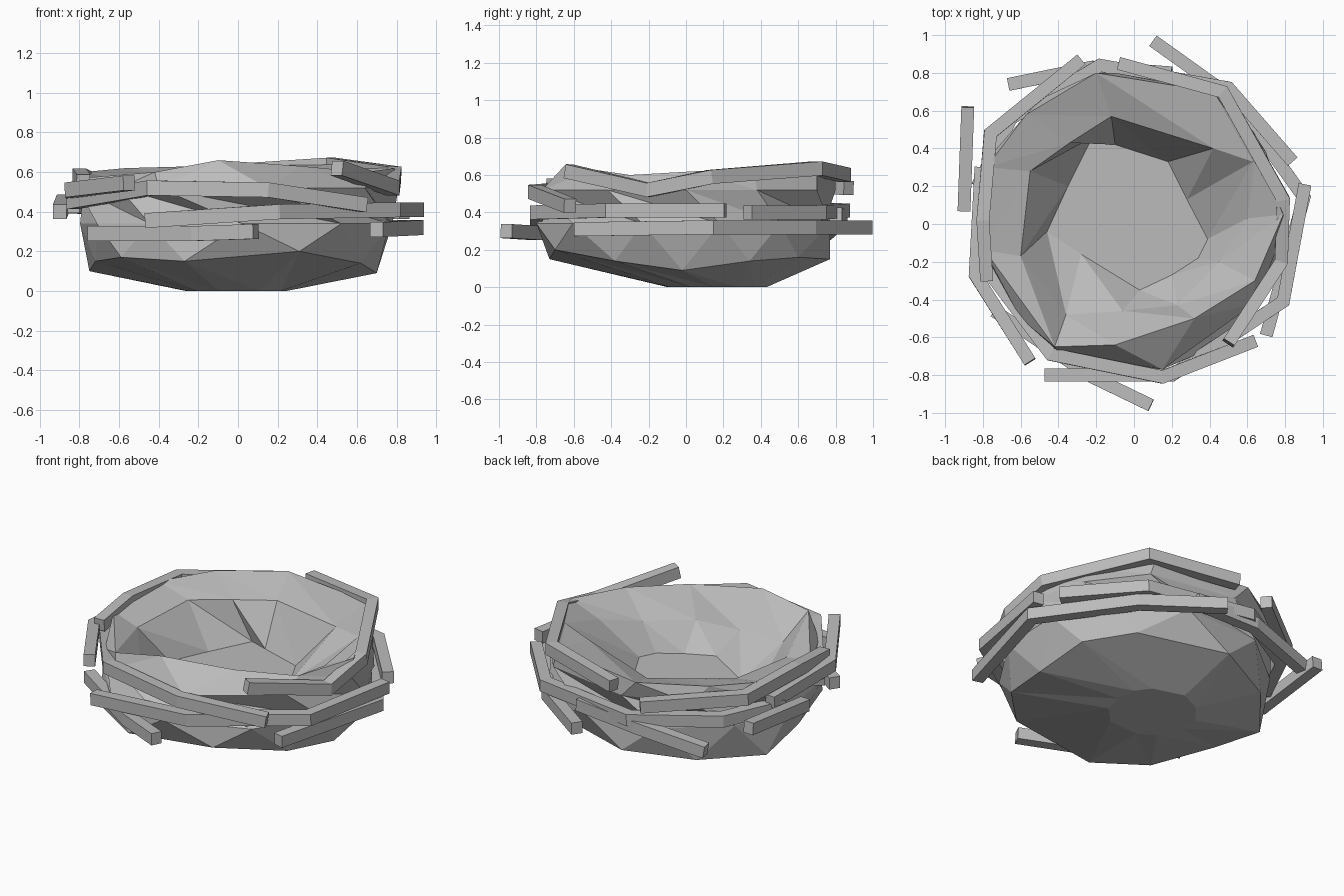
import bpy
import bmesh
from mathutils import Vector

if "Cube" in bpy.data.objects:
    bpy.data.objects.remove(bpy.data.objects["Cube"], do_unlink=True)

# One plain grey for the whole nest
grey = bpy.data.materials.new("twig grey")
grey.use_nodes = True
grey.diffuse_color = (0.5, 0.5, 0.5, 1)
grey.node_tree.nodes["Principled BSDF"].inputs["Base Color"].default_value = (0.5, 0.5, 0.5, 1)
grey.node_tree.nodes["Principled BSDF"].inputs["Roughness"].default_value = 0.9


def finish(bm, name):
    """Turn a bmesh into a flat-shaded object."""
    bmesh.ops.recalc_face_normals(bm, faces=bm.faces[:])
    mesh = bpy.data.meshes.new(name)
    bm.to_mesh(mesh)
    bm.free()
    mesh.materials.append(grey)
    obj = bpy.data.objects.new(name, mesh)
    bpy.context.collection.objects.link(obj)
    return obj


def bridge(bm, lower, upper):
    """Join two rings of equal length with triangles."""
    count = len(lower)
    for i in range(count):
        j = (i + 1) % count
        bm.faces.new((lower[i], lower[j], upper[i]))
        bm.faces.new((lower[j], upper[j], upper[i]))


def between_ring(points, radius, height):
    """Ring of points halfway round between the given ones."""
    ring = []
    for a, b in zip(points, points[1:] + points[:1]):
        direction = Vector((a[0] + b[0], a[1] + b[1], 0)).normalized()
        ring.append(direction * radius + Vector((0, 0, height)))
    return ring


# Bowl: rough outer shell, uneven crest, sloping ledge and sunken floor
def build_bowl():
    belly = [(0.70, -0.02, 0.09), (0.68, 0.34, 0.14), (0.48, 0.60, 0.16), (-0.08, 0.77, 0.15),
             (-0.48, 0.58, 0.12), (-0.75, 0.25, 0.10), (-0.72, -0.12, 0.15),
             (-0.59, -0.55, 0.17), (-0.27, -0.73, 0.15), (0.31, -0.70, 0.20), (0.62, -0.38, 0.14)]
    base = [(x * 0.35, y * 0.35 + 0.16, 0) for x, y, z in belly]
    shoulder = [(x, y, 0.52) for x, y in (
        (0.81, 0), (0.70, 0.38), (0.46, 0.70), (-0.10, 0.80), (-0.50, 0.66), (-0.78, 0.34),
        (-0.81, -0.12), (-0.60, -0.50), (-0.40, -0.68), (0.15, -0.77), (0.64, -0.42))]
    crest = [(0.79, 0.05, 0.62), (0.65, 0.36, 0.63), (0.42, 0.70, 0.64), (-0.20, 0.80, 0.63),
             (-0.57, 0.58, 0.62), (-0.78, 0.30, 0.60), (-0.79, -0.14, 0.57),
             (-0.42, -0.65, 0.60), (-0.10, -0.64, 0.66), (0.32, -0.50, 0.63), (0.64, -0.30, 0.60)]
    ledge = [(0.60, 0.03, 0.53), (0.63, 0.33, 0.61), (0.42, 0.40, 0.59), (-0.12, 0.57, 0.55),
             (-0.34, 0.43, 0.55), (-0.55, 0.28, 0.55), (-0.60, -0.17, 0.53),
             (-0.36, -0.48, 0.45), (-0.06, -0.46, 0.45), (0.23, -0.43, 0.45), (0.45, -0.20, 0.47)]
    floor = [(x, y, 0.30) for x, y in (
        (0.39, -0.08), (0.28, 0.13), (0.18, 0.33), (-0.10, 0.42), (-0.22, 0.46), (-0.35, 0.20),
        (-0.46, -0.04), (-0.28, -0.16), (0.03, -0.35), (0.20, -0.27), (0.34, -0.18))]
    outlines = (base, belly, between_ring(belly, 0.80, 0.34), shoulder, crest, ledge, floor)
    bm = bmesh.new()
    rings = [[bm.verts.new(p) for p in outline] for outline in outlines]
    for lower, upper in zip(rings, rings[1:]):
        bridge(bm, lower, upper)
    bm.faces.new(rings[0])
    bm.faces.new(rings[-1])
    return finish(bm, "nest_bowl")


# Twig: square bar bent along a few points
def twig(name, *path, width=0.068, depth=0.075):
    points = [Vector(p) for p in path]
    bm = bmesh.new()
    sections = []
    for i, point in enumerate(points):
        before = (point - points[i - 1]).normalized() if i > 0 else Vector()
        after = (points[i + 1] - point).normalized() if i < len(points) - 1 else Vector()
        along = (before + after).normalized()
        side = along.cross(Vector((0, 0, 1))).normalized()
        up = side.cross(along)
        mitre = 1 / max(0.7, along.dot(after if i == 0 else before))
        sections.append([bm.verts.new(point + side * (a * width * mitre / 2) + up * (b * depth / 2))
                         for a, b in ((-1, -1), (1, -1), (1, 1), (-1, 1))])
    for first, second in zip(sections, sections[1:]):
        for k in range(4):
            n = (k + 1) % 4
            bm.faces.new((first[k], first[n], second[n], second[k]))
    bm.faces.new(sections[0])
    bm.faces.new(sections[-1])
    return finish(bm, name)


build_bowl()

# Lower twigs
twig("front_low_twig", (0.09, -0.96, 0.30), (-0.22, -0.81, 0.29), (-0.74, -0.46, 0.29))
twig("left_low_twig", (0.70, -0.59, 0.31), (0.90, 0.14, 0.32), (0.52, 0.67, 0.32),
     (0.10, 0.97, 0.32))
twig("back_low_twig", (-0.66, 0.74, 0.29), (-0.22, 0.83, 0.37), (0.20, 0.80, 0.39))

# Middle twigs
twig("front_middle_twig", (-0.47, -0.80, 0.355), (0.20, -0.80, 0.40), (0.79, -0.41, 0.41),
     (0.905, 0.21, 0.41))
twig("back_middle_twig", (0.84, 0.33, 0.40), (0.50, 0.72, 0.40), (-0.18, 0.84, 0.41),
     (-0.65, 0.56, 0.42), (-0.83, 0.20, 0.43))
twig("right_middle_twig", (-0.90, 0.07, 0.40), (-0.88, 0.62, 0.45))
twig("front_upper_twig", (-0.84, -0.16, 0.45), (-0.44, -0.69, 0.52), (0.15, -0.81, 0.51),
     (0.64, -0.62, 0.435))

# Upper twigs
twig("right_upper_twig", (-0.55, -0.73, 0.545), (-0.84, -0.27, 0.51), (-0.81, 0.30, 0.48))
twig("back_right_upper_twig", (-0.28, 0.87, 0.53), (-0.76, 0.48, 0.56), (-0.80, 0.02, 0.58),
     (-0.78, -0.30, 0.55))
twig("left_upper_twig", (0.50, -0.63, 0.62), (0.78, -0.20, 0.52), (0.79, 0.13, 0.59),
     (0.47, 0.70, 0.635), (-0.08, 0.85, 0.60))
